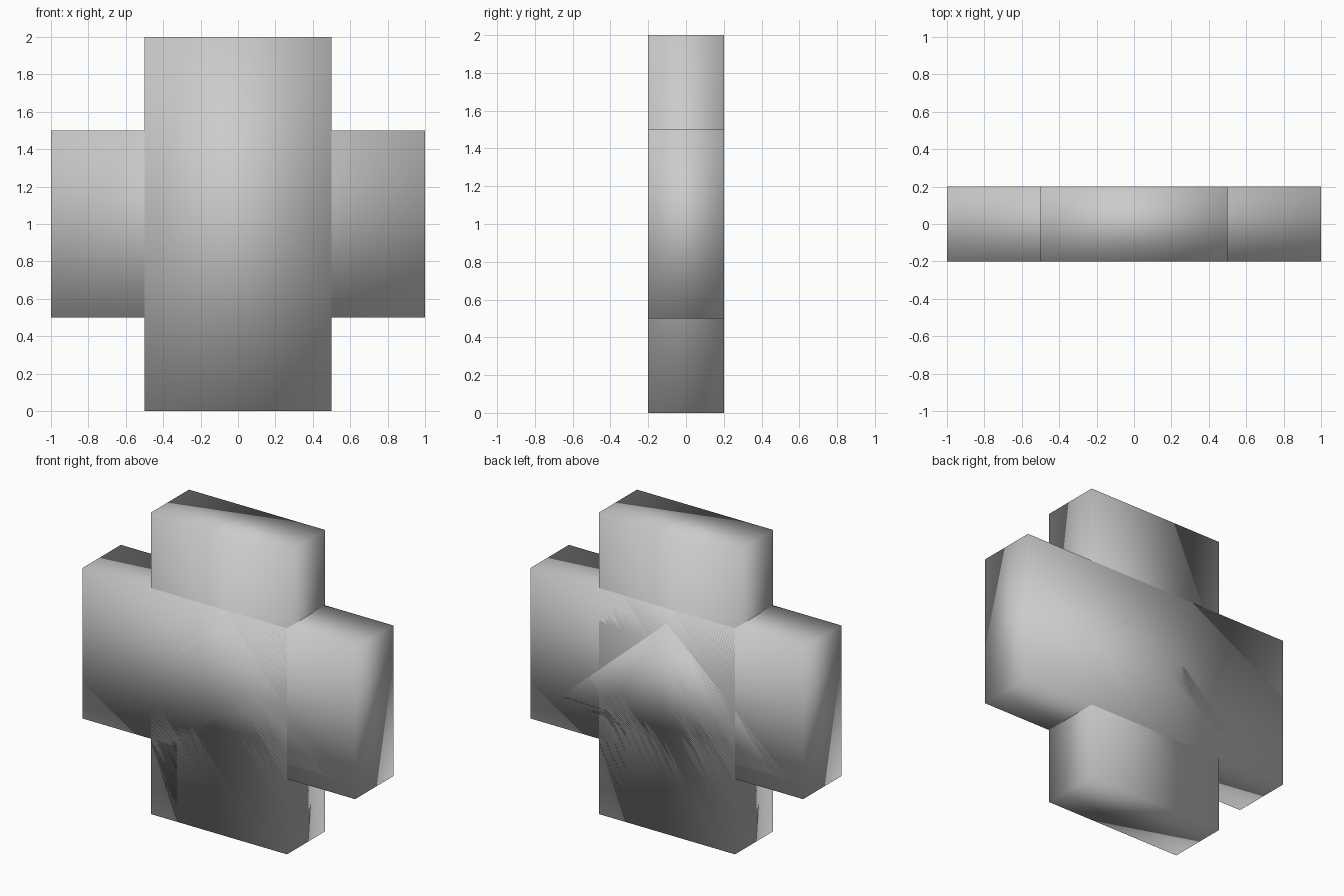
import bpy
import bmesh

if "Cube" in bpy.data.objects:
    bpy.data.objects.remove(bpy.data.objects["Cube"])

DEPTH = 0.4


def slab(name, outline):
    """Extrude an x-z outline through the shared depth, centred on y = 0."""
    bm = bmesh.new()
    front = bm.faces.new([bm.verts.new((x, -DEPTH / 2, z)) for x, z in outline])
    ext = bmesh.ops.extrude_face_region(bm, geom=[front], use_keep_orig=True)
    moved = [g for g in ext["geom"] if isinstance(g, bmesh.types.BMVert)]
    bmesh.ops.translate(bm, verts=moved, vec=(0, DEPTH, 0))
    bmesh.ops.recalc_face_normals(bm, faces=bm.faces[:])
    for f in bm.faces:
        f.smooth = True
    mesh = bpy.data.meshes.new(name)
    bm.to_mesh(mesh)
    bm.free()
    obj = bpy.data.objects.new(name, mesh)
    bpy.context.collection.objects.link(obj)
    return obj


def rect(half_width, z0, z1):
    return [(-half_width, z0), (half_width, z0), (half_width, z1), (-half_width, z1)]


# Two crossing slabs form the plus shape
slab("upright_slab", rect(0.5, 0.0, 2.0))
slab("cross_slab", rect(1.0, 0.5, 1.5))

# Upward arrow flush with the faces of the plus
right = [(0.5, 0.0), (0.5, 0.6), (0.9, 0.6)]
left = [(-x, z) for x, z in reversed(right)]
slab("arrow_slab", right + [(0.0, 1.4)] + left)
